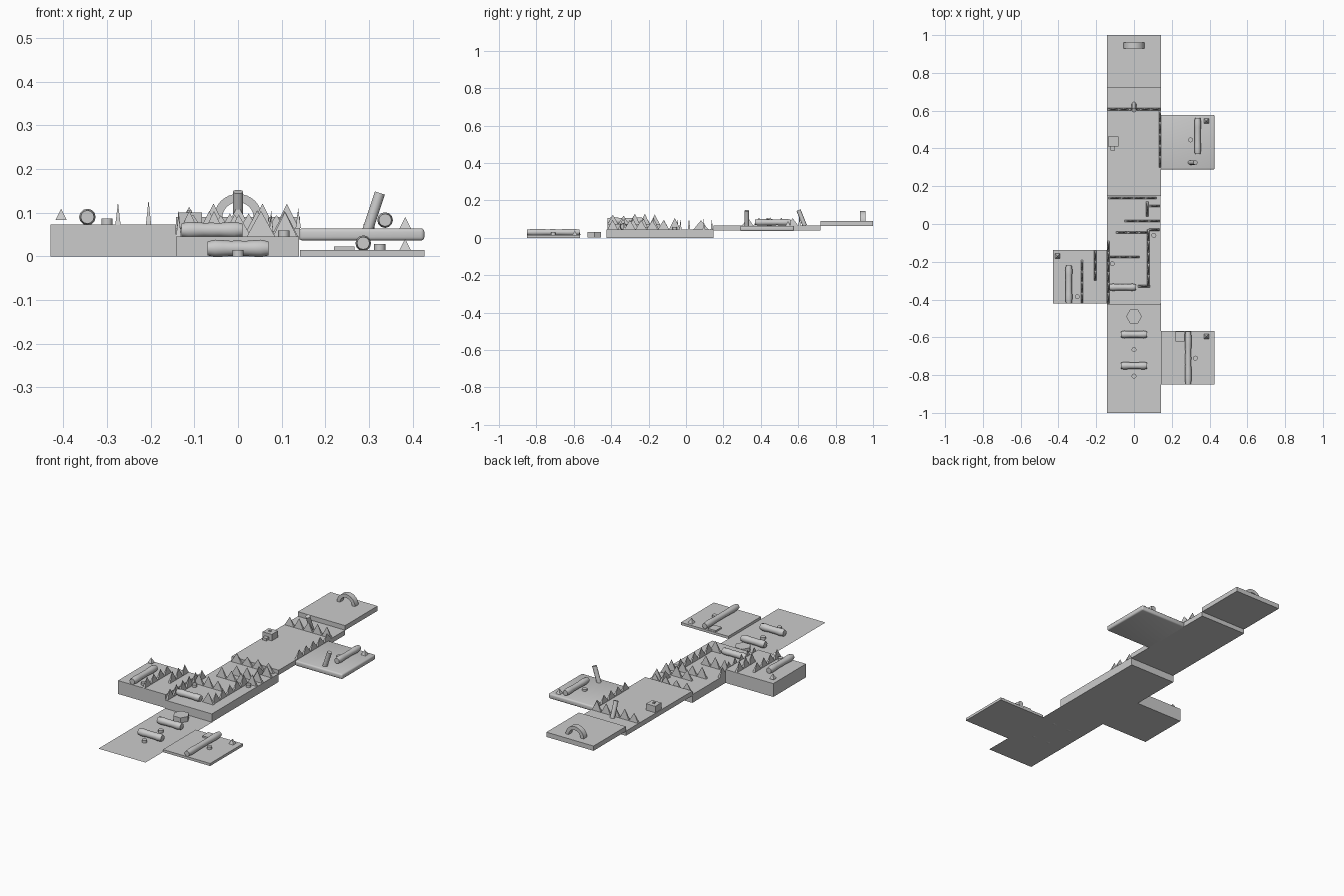
import bpy, bmesh, math, random
from mathutils import Vector

if "Cube" in bpy.data.objects:
    bpy.data.objects.remove(bpy.data.objects["Cube"])

random.seed(4)

def make(name, bm, smooth=False):
    bmesh.ops.recalc_face_normals(bm, faces=bm.faces[:])
    me = bpy.data.meshes.new(name)
    bm.to_mesh(me)
    bm.free()
    ob = bpy.data.objects.new(name, me)
    bpy.context.collection.objects.link(ob)
    if smooth:
        bpy.ops.object.select_all(action='DESELECT')
        ob.select_set(True)
        bpy.context.view_layer.objects.active = ob
        bpy.ops.object.shade_smooth_by_angle(angle=math.radians(50))
    return ob

def box(name, x0, x1, y0, y1, z0, z1, bevel=0.0):
    bm = bmesh.new()
    bmesh.ops.create_cube(bm, size=1)
    for v in bm.verts:
        v.co = ((x0 + x1) / 2 + v.co.x * (x1 - x0),
                (y0 + y1) / 2 + v.co.y * (y1 - y0),
                (z0 + z1) / 2 + v.co.z * (z1 - z0))
    if bevel:
        bmesh.ops.bevel(bm, geom=bm.edges[:], offset=bevel, segments=3,
                        profile=0.5, affect='EDGES')
    return make(name, bm, bevel > 0)

def tube(name, a, b, radii, sides=12, squash=1.0, smooth=True):
    """Rings of the given radii spread evenly from a to b, capped."""
    a, b = Vector(a), Vector(b)
    d = (b - a).normalized()
    q = Vector((0, 0, 1)).rotation_difference(d)
    bm = bmesh.new()
    rings = []
    for i, r in enumerate(radii):
        c = a.lerp(b, i / (len(radii) - 1))
        rings.append([bm.verts.new(c + q @ Vector((r * math.cos(2 * math.pi * k / sides),
                      r * math.sin(2 * math.pi * k / sides), 0))) for k in range(sides)])
    for r0, r1 in zip(rings, rings[1:]):
        for k in range(sides):
            j = (k + 1) % sides
            bm.faces.new((r0[k], r0[j], r1[j], r1[k]))
    bm.faces.new(rings[0])
    bm.faces.new(rings[-1])
    for v in bm.verts:
        v.co.z = a.z + (v.co.z - a.z) * squash if a.z == b.z else v.co.z
    return make(name, bm, smooth)

def log(name, a, b, r=0.018):
    return tube(name, a, b, [r * s for s in (0.8, 1, 0.95, 0.87, 0.9, 0.86, 0.94, 1, 0.8)], 12)

def pyramid(bm, x, y, z, hx, hy, h):
    base = [bm.verts.new((x + sx * hx, y + sy * hy, z))
            for sx, sy in ((-1, -1), (1, -1), (1, 1), (-1, 1))]
    tip = bm.verts.new((x, y, z + h))
    bm.faces.new(base)
    for k in range(4):
        bm.faces.new((base[k], base[(k + 1) % 4], tip))

def spikes(name, x0, y0, x1, y1, z, height=0.052):
    """A fence of thin pointed slabs."""
    length = math.hypot(x1 - x0, y1 - y0)
    n = max(1, round(length / 0.058))
    w = length / n / 2
    bm = bmesh.new()
    for i in range(n):
        t = (i + 0.5) / n
        hx, hy = (w, 0.006) if abs(x1 - x0) > abs(y1 - y0) else (0.006, w)
        pyramid(bm, x0 + t * (x1 - x0), y0 + t * (y1 - y0), z, hx, hy,
                height * random.uniform(0.85, 1.1))
    return make(name, bm)

def marker(name, x, y, z, h=0.026):
    bm = bmesh.new()
    pyramid(bm, x, y, z, 0.013, 0.013, h)
    return make(name, bm)

def stump(name, x, y, z, r=0.013, h=0.014, sides=12):
    return tube(name, (x, y, z), (x, y, z + h), (r, r), sides)

# Stepped ground tiles
bm = bmesh.new()
bm.faces.new([bm.verts.new(c) for c in ((-.142, -1, 0), (.142, -1, 0), (.142, -.42, 0), (-.142, -.42, 0))])
make("entry_ground", bm)
box("maze_ground", -.142, .14, -.425, .148, 0, .045)
box("upper_ground", -.142, .142, .148, .72, .039, .065)
box("goal_ground", -.142, .142, .72, 1, .064, .09)
box("left_ledge", -.43, -.142, -.42, -.138, 0, .073)
box("front_side_ground", .142, .427, -.85, -.567, 0, .014)
box("back_side_ground", .14, .427, .288, .577, .036, .064, .008)

# Entry: hexagonal plate, logs and stumps
stump("hexagon_plate", 0, -.49, .003, .042, .027, 6)
for i, y in enumerate((-.585, -.75)):
    log(f"entry_log_{i}", (-.07, y, .018), (.07, y, .018), .02)
for i, y in enumerate((-.665, -.805)):
    stump(f"entry_stump_{i}", 0, y, 0)

# Front side area
log("front_side_log", (.287, -.85, .03), (.287, -.57, .03))
stump("front_side_stump", .325, -.71, .014)
marker("front_side_marker", .383, -.595, .014)
box("front_side_slab", .22, .267, -.622, -.57, .013, .023)

# Maze fences
for i, f in enumerate(((-.135, .138, .12, .138), (.07, .04, .07, .12), (-.05, .016, .138, .016),
                       (-.095, -.045, .08, -.045), (.076, -.33, .076, -.03), (.02, -.33, .085, -.33),
                       (-.14, -.175, .03, -.175), (-.136, -.42, -.136, -.09),
                       (.08, .095, .138, .095), (.08, -.03, .135, -.03))):
    spikes(f"maze_fence_{i}", *f, .045, .056)
log("maze_log", (-.13, -.335, .06), (.01, -.335, .06), .019)
stump("maze_stump_right", .105, -.06, .045)
stump("maze_stump_left", -.115, -.21, .045)

# Left ledge
log("ledge_log", (-.345, -.42, .09), (-.345, -.22, .09), .019)
spikes("ledge_fence_outer", -.275, -.42, -.275, -.19, .073)
spikes("ledge_fence_inner", -.205, -.30, -.205, -.14, .073)
stump("ledge_stump", -.30, -.385, .073)
marker("ledge_marker", -.405, -.17, .083)

# Upper ground: fences, chest and leaning post
spikes("upper_fence_back", -.14, .607, .14, .607, .065)
spikes("upper_fence_side", .138, .30, .138, .60, .065, .045)
box("chest", -.138, -.083, .41, .462, .065, .1)
box("chest_latch", -.124, -.1, .388, .41, .068, .082)
box("chest_knob", -.117, -.106, .43, .441, .1, .106)
tube("upper_post", (0, .635, .065), (0, .602, .148), (.012, .012), 12)

# Back side area
log("back_side_log", (.337, .37, .083), (.337, .56, .083))
stump("back_side_stump", .30, .445, .06)
marker("back_side_marker", .383, .545, .064)
tube("back_side_post", (.297, .325, .06), (.325, .325, .145), (.012, .012), 12)

# Goal arch
bm = bmesh.new()
secs = []
for i in range(17):
    t = math.pi * i / 16
    secs.append([bm.verts.new((r * math.cos(t), y, .088 + r * math.sin(t)))
                 for r, y in ((.055, .93), (.055, .96), (.036, .96), (.036, .93))])
for s, e in zip(secs, secs[1:]):
    for k in range(4):
        j = (k + 1) % 4
        bm.faces.new((s[k], s[j], e[j], e[k]))
bm.faces.new(secs[0])
bm.faces.new(secs[-1])
make("goal_arch", bm, True)
